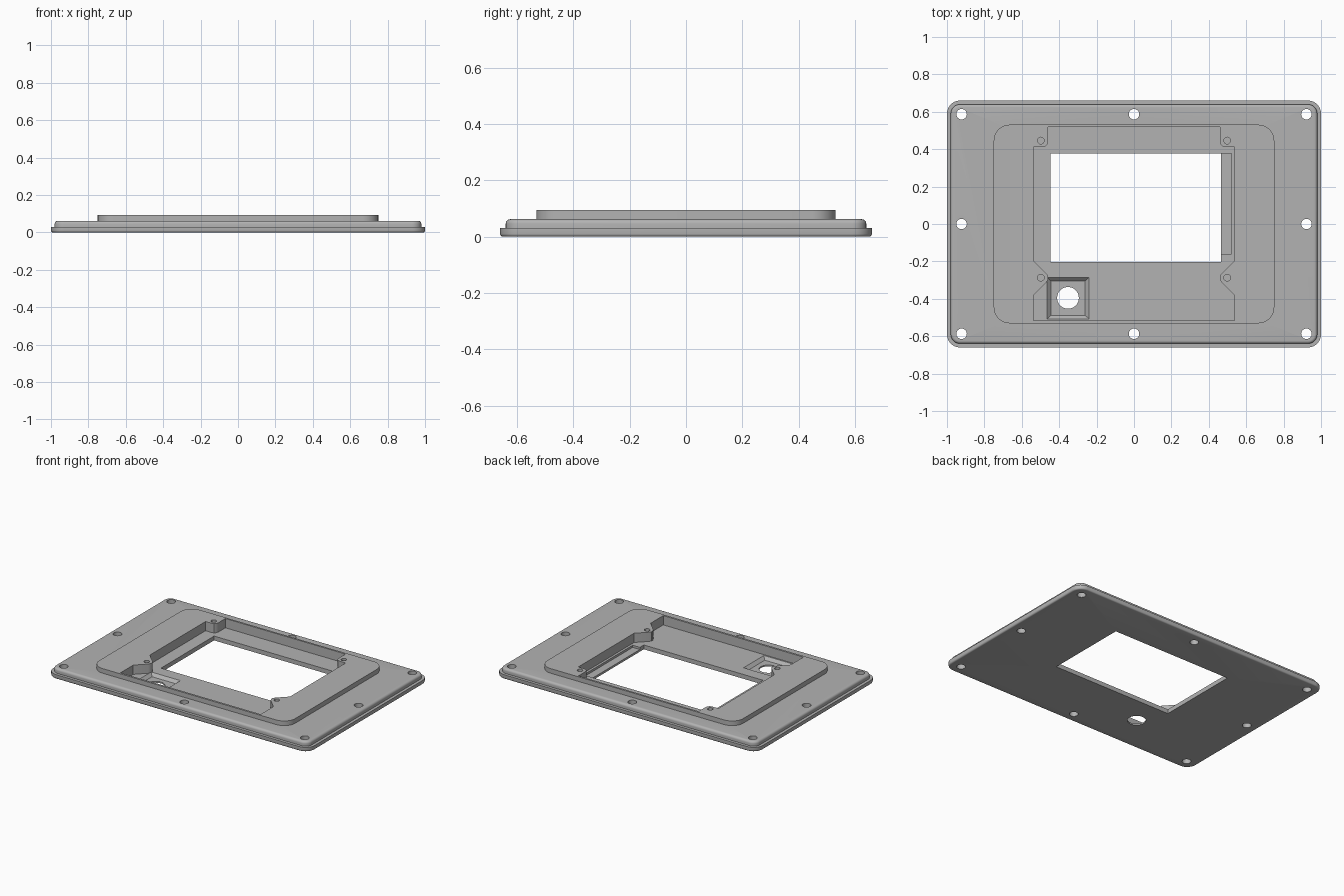
import bpy, bmesh, math

if "Cube" in bpy.data.objects:
    bpy.data.objects.remove(bpy.data.objects["Cube"])

gray = bpy.data.materials.new("light gray")
gray.diffuse_color = (0.45, 0.45, 0.45, 1)
gray.use_nodes = True
gray.node_tree.nodes["Principled BSDF"].inputs["Base Color"].default_value = gray.diffuse_color


def rounded_rect(hx, hy, r, seg=8):
    pts = []
    for k, (sx, sy) in enumerate([(1, 1), (-1, 1), (-1, -1), (1, -1)]):
        for i in range(seg + 1):
            a = math.pi / 2 * (k + i / seg)
            pts.append((sx * (hx - r) + r * math.cos(a), sy * (hy - r) + r * math.sin(a)))
    return pts


def rect(x0, x1, y0, y1):
    return [(x0, y0), (x1, y0), (x1, y1), (x0, y1)]


def circle(x, y, r, n=32):
    return [(x + r * math.cos(2 * math.pi * i / n), y + r * math.sin(2 * math.pi * i / n))
            for i in range(n)]


def loft(name, rings):
    """Closed solid through a stack of (outline, z) rings."""
    bm = bmesh.new()
    loops = [[bm.verts.new((x, y, z)) for x, y in pts] for pts, z in rings]
    n = len(loops[0])
    for a, b in zip(loops, loops[1:]):
        for i in range(n):
            j = (i + 1) % n
            bm.faces.new((a[i], a[j], b[j], b[i]))
    bm.faces.new(loops[0][::-1])
    bm.faces.new(loops[-1])
    bmesh.ops.recalc_face_normals(bm, faces=bm.faces)
    mesh = bpy.data.meshes.new(name)
    bm.to_mesh(mesh)
    bm.free()
    mesh.materials.append(gray)
    ob = bpy.data.objects.new(name, mesh)
    bpy.context.collection.objects.link(ob)
    return ob


def cut(target, pts, z0, z1, bottom=None):
    """Subtract a prism (or a frustum when bottom outline differs)."""
    cutter = loft("cutter", [(bottom or pts, z0), (pts, z1)])
    cutter.hide_render = True
    mod = target.modifiers.new("cut", 'BOOLEAN')
    mod.operation = 'DIFFERENCE'
    mod.solver = 'EXACT'
    mod.object = cutter
    bpy.context.view_layer.objects.active = target
    bpy.ops.object.modifier_apply(modifier=mod.name)
    bpy.data.objects.remove(cutter)


# Stepped body: flange, rounded second step, raised platform
rings = []
for i in range(4):                                   # rounded bottom edge
    a = math.pi / 2 * i / 3
    d = 0.01 * (1 - math.sin(a))
    rings.append((rounded_rect(1 - d, 0.66 - d, 0.07 - d), 0.01 * (1 - math.cos(a))))
rings.append((rounded_rect(1, 0.66, 0.07), 0.03))
rings.append((rounded_rect(0.98, 0.64, 0.05), 0.03))
for i in range(6):                                   # rounded top edge
    a = math.pi / 2 * i / 5
    d = 0.016 * (1 - math.cos(a))
    rings.append((rounded_rect(0.98 - d, 0.64 - d, 0.05 - d), 0.046 + 0.016 * math.sin(a)))
rings.append((rounded_rect(0.75, 0.531, 0.085), 0.062))
rings.append((rounded_rect(0.75, 0.531, 0.085), 0.094))
panel = loft("panel_body", rings)

# Pocket with corner pads, right half mirrored to the left
half = [(0.459, 0.518), (0.459, 0.445), (0.463, 0.427), (0.473, 0.415), (0.49, 0.411),
        (0.536, 0.411), (0.536, -0.198), (0.468, -0.265), (0.459, -0.278), (0.459, -0.296),
        (0.468, -0.311), (0.536, -0.379), (0.536, -0.517)]
cut(panel, half + [(-x, y) for x, y in reversed(half)], 0.03, 0.2)

# Window and shallow slot beside it
cut(panel, rect(-0.447, 0.465, -0.203, 0.377), -0.1, 0.06)
cut(panel, rect(0.44, 0.52, -0.16, 0.377), 0.015, 0.06)

# Tapered square recess with a round hole
cut(panel, rect(-0.465, -0.24, -0.508, -0.284), 0.01, 0.031,
    bottom=rect(-0.444, -0.261, -0.488, -0.305))
cut(panel, circle(-0.353, -0.395, 0.058, 40), -0.1, 0.06)

# Eight mounting holes and four blind pad holes
for x in (-0.922, 0, 0.922):
    for y in (-0.587, 0, 0.587):
        if x or y:
            cut(panel, circle(x, y, 0.028, 24), -0.1, 0.2)
for x in (-0.498, 0.498):
    for y in (-0.287, 0.446):
        cut(panel, circle(x, y, 0.018, 20), 0.03, 0.2)

bpy.context.view_layer.objects.active = panel
panel.select_set(True)
bpy.ops.object.shade_smooth_by_angle(angle=math.radians(32))
